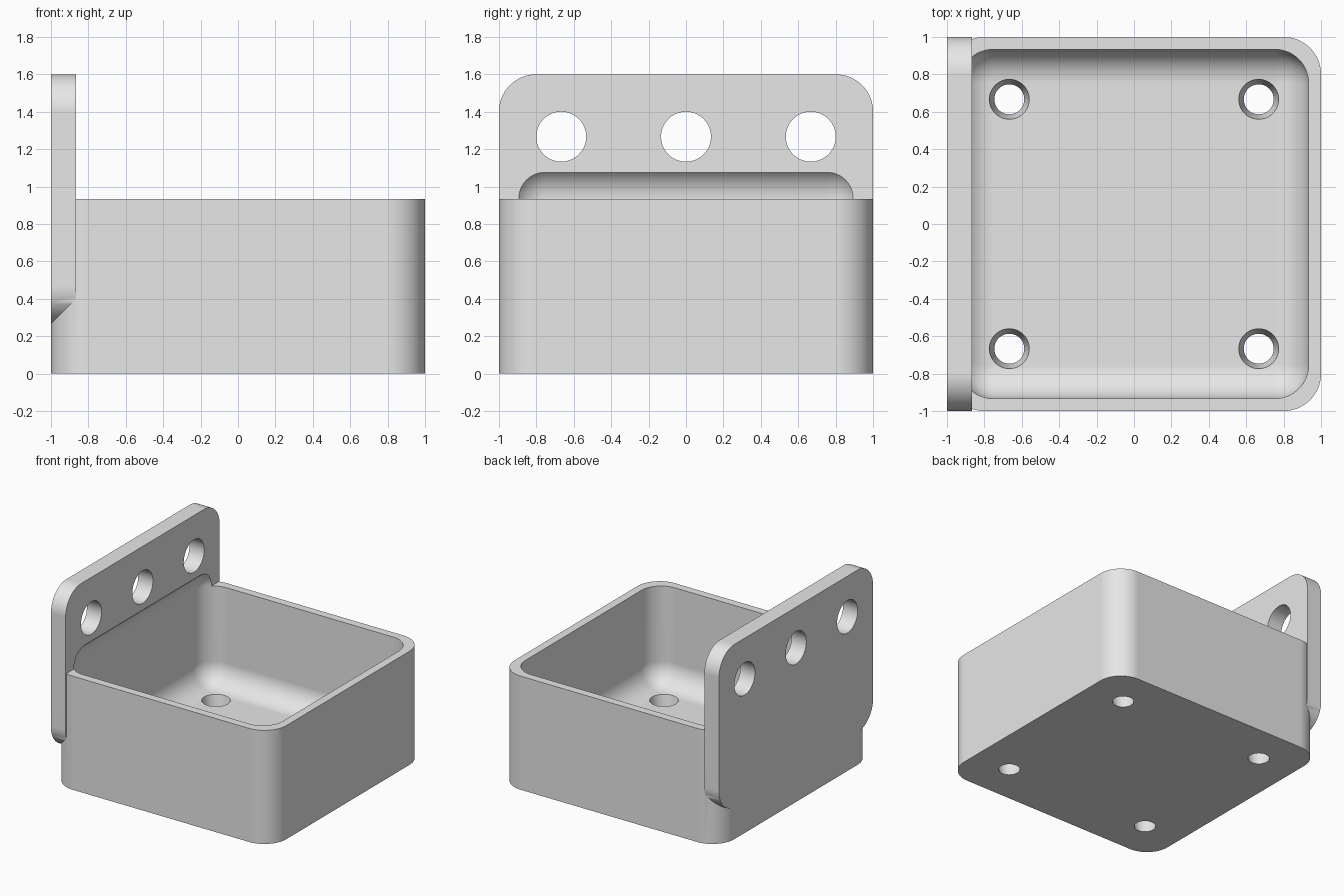
import bpy, bmesh, math
from mathutils import Matrix

if "Cube" in bpy.data.objects:
    bpy.data.objects.remove(bpy.data.objects["Cube"], do_unlink=True)

U = 1 / 15  # design unit: the tray is 30 units wide

grey = bpy.data.materials.new("light grey")
grey.use_nodes = True
grey.diffuse_color = (0.8, 0.8, 0.8, 1)
grey.node_tree.nodes["Principled BSDF"].inputs["Base Color"].default_value = (0.8, 0.8, 0.8, 1)


def add_object(name, bm):
    mesh = bpy.data.meshes.new(name)
    bmesh.ops.recalc_face_normals(bm, faces=bm.faces)
    bm.to_mesh(mesh)
    bm.free()
    mesh.materials.append(grey)
    obj = bpy.data.objects.new(name, mesh)
    bpy.context.collection.objects.link(obj)
    return obj


def rounded_box(name, lo, hi, radius, axis=None, segments=16):
    """Box between two corners; rounds edges along one axis, or all edges."""
    bm = bmesh.new()
    bmesh.ops.create_cube(bm, size=1)
    for v in bm.verts:
        v.co = [(l if c < 0 else h) * U for c, l, h in zip(v.co, lo, hi)]

    def along(e):
        d = (e.verts[1].co - e.verts[0].co).normalized()
        return axis is None or abs(d[axis]) > 0.9

    bmesh.ops.bevel(bm, geom=[e for e in bm.edges if along(e)], offset=radius * U,
                    segments=segments, profile=0.5, affect='EDGES')
    return add_object(name, bm)


def round_cutter(name, r_low, r_high, length, matrix):
    bm = bmesh.new()
    bmesh.ops.create_cone(bm, cap_ends=True, segments=64, radius1=r_low * U,
                          radius2=r_high * U, depth=length * U, matrix=matrix)
    return add_object(name, bm)


def combine(target, tool, operation):
    mod = target.modifiers.new(operation.lower(), 'BOOLEAN')
    mod.operation, mod.solver, mod.object = operation, 'EXACT', tool
    bpy.context.view_layer.objects.active = target
    bpy.ops.object.modifier_apply(modifier=mod.name)
    bpy.data.objects.remove(tool, do_unlink=True)


# Tray block with the mounting plate fused to its left-hand side
tray = rounded_box("wall_tray", (-15, -15, 0), (15, 15, 14), 3, axis=2)
plate = rounded_box("mounting_plate", (-15, -15, 4), (-13, 15, 24), 3, axis=0)
combine(tray, plate, 'UNION')

# Hollow with rounded floor, reaching up into the plate
hollow = rounded_box("hollow", (-14, -14, 2), (14, 14, 16.75), 2.7)
combine(tray, hollow, 'DIFFERENCE')

# Tapered drain holes through the floor
for x in (-10, 10):
    for y in (-10, 10):
        place = Matrix.Translation((x * U, y * U, U))
        combine(tray, round_cutter("drain", 1.18, 1.62, 2.2, place), 'DIFFERENCE')

# Row of mounting holes through the plate
for y in (-10, 0, 10):
    place = Matrix.Translation((-14 * U, y * U, 19 * U)) @ Matrix.Rotation(math.pi / 2, 4, 'Y')
    combine(tray, round_cutter("mounting_hole", 2, 2, 6, place), 'DIFFERENCE')

# Smooth fillets, crisp edges, flat large faces
bpy.ops.object.select_all(action='DESELECT')
tray.select_set(True)
bpy.context.view_layer.objects.active = tray
bpy.ops.object.shade_smooth_by_angle(angle=math.radians(30))
weighted = tray.modifiers.new("flat_face_normals", 'WEIGHTED_NORMAL')
weighted.keep_sharp = True
